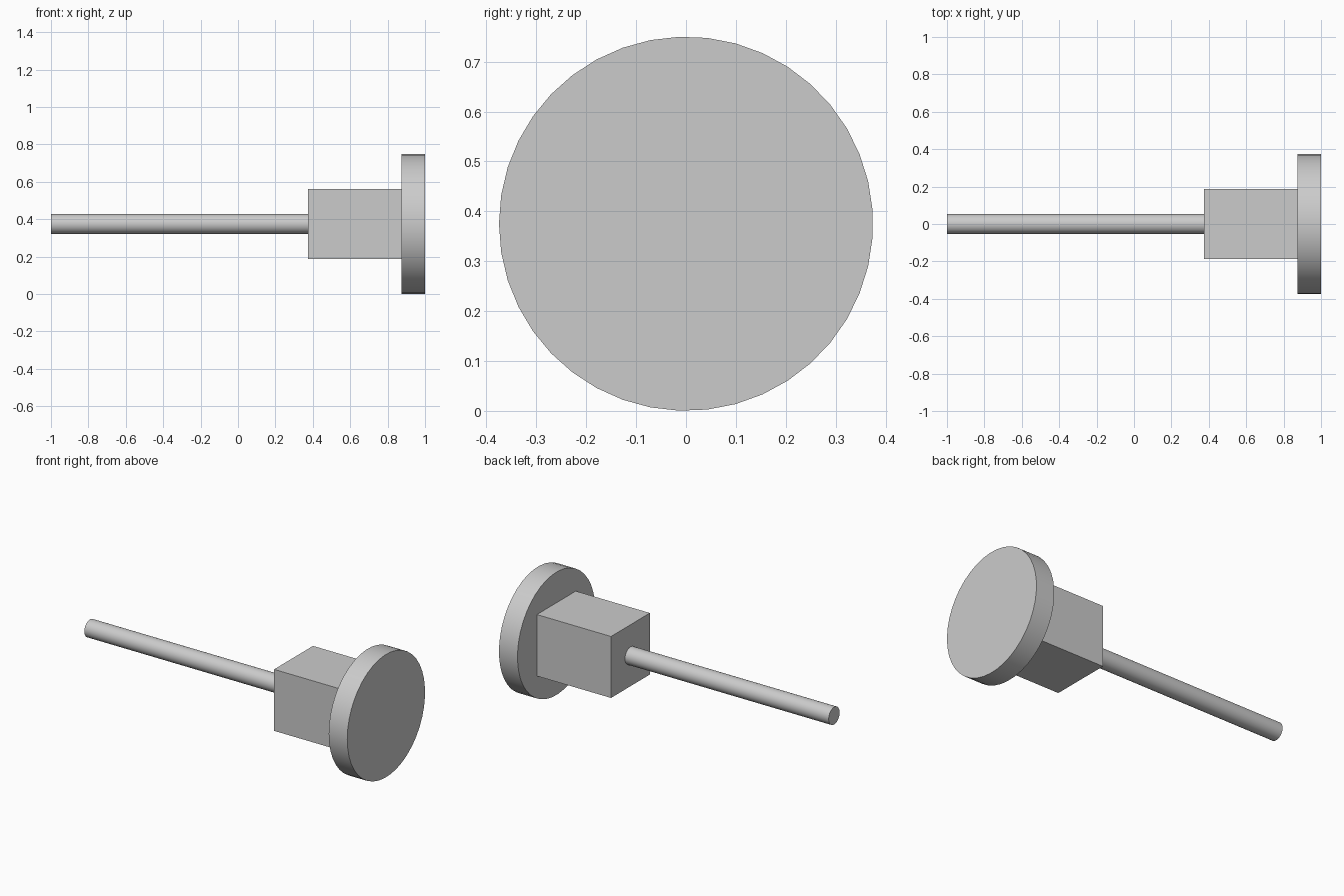
import bpy
import math
from mathutils import Matrix

if "Cube" in bpy.data.objects:
    bpy.data.objects.remove(bpy.data.objects["Cube"], do_unlink=True)

AXIS_Z = 0.375   # height of the shared long axis
SIDES = 41

grey = bpy.data.materials.new("light_grey")
grey.use_nodes = True
grey.diffuse_color = (0.6, 0.6, 0.6, 1)
grey.node_tree.nodes["Principled BSDF"].inputs["Base Color"].default_value = grey.diffuse_color


def finish(name):
    obj = bpy.context.object
    obj.name = name
    obj.data.materials.append(grey)
    return obj


def cylinder_along_x(name, x_start, x_end, radius):
    bpy.ops.mesh.primitive_cylinder_add(
        vertices=SIDES, radius=radius, depth=x_end - x_start,
        location=((x_start + x_end) / 2, 0, AXIS_Z))
    obj = finish(name)
    # first rim vertex points to -y once the axis lies along x
    obj.data.transform(Matrix.Rotation(math.pi / 2, 4, "Y") @ Matrix.Rotation(math.pi, 4, "Z"))
    bpy.ops.object.shade_smooth_by_angle(angle=math.radians(30))
    return obj


# Thin shaft, square body and round end disc
cylinder_along_x("shaft", -1, 0.375, 0.053)

bpy.ops.mesh.primitive_cube_add(size=1, location=(0.625, 0, AXIS_Z))
body = finish("square_body")
body.data.transform(Matrix.Diagonal((0.5, 0.375, 0.375, 1)))

cylinder_along_x("end_disc", 0.875, 1, 0.375)
